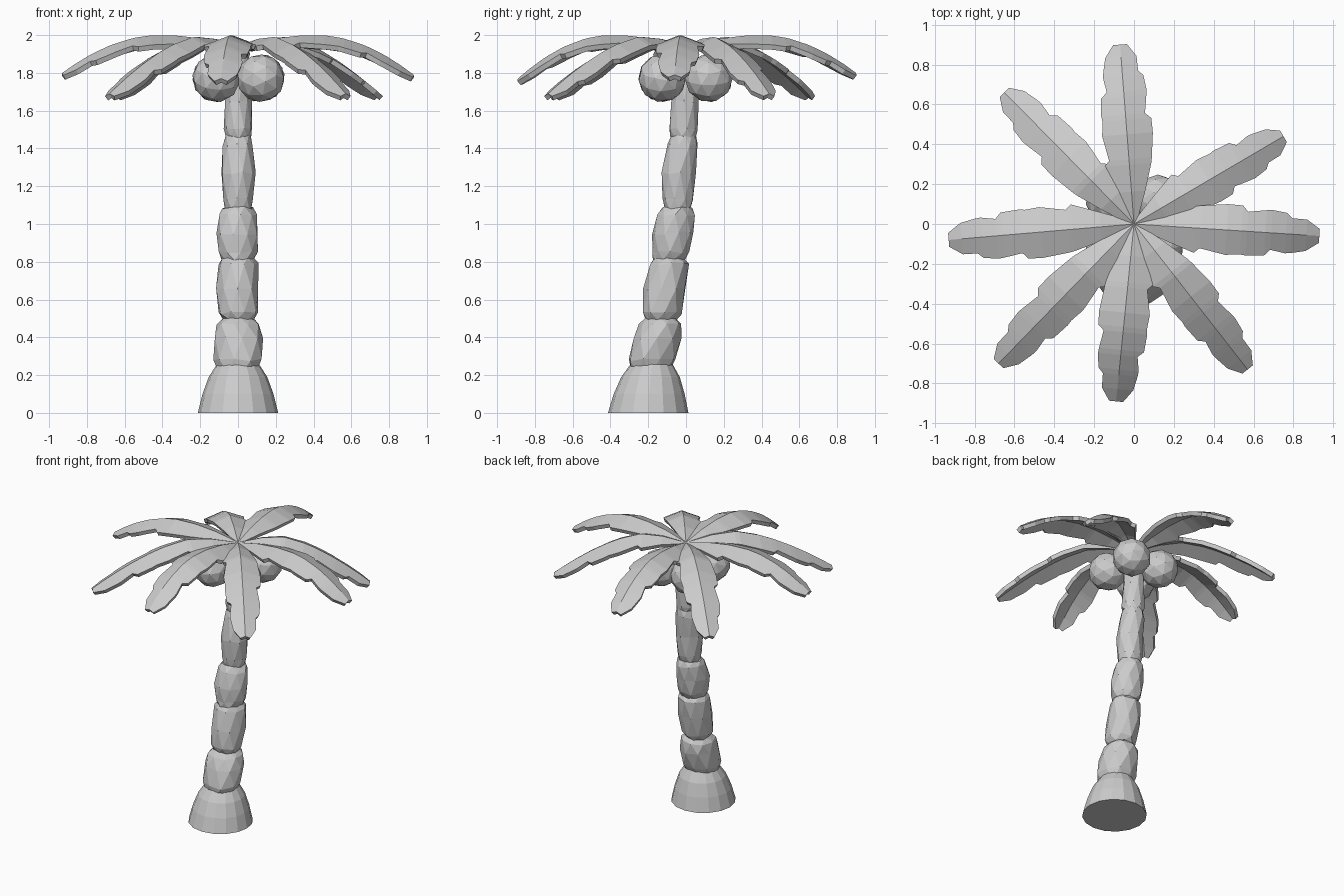
import bpy, bmesh, math, random
from mathutils import Vector

if "Cube" in bpy.data.objects:
    bpy.data.objects.remove(bpy.data.objects["Cube"])

random.seed(4)


def finish(bm, name):
    bmesh.ops.recalc_face_normals(bm, faces=bm.faces)
    me = bpy.data.meshes.new(name)
    bm.to_mesh(me)
    bm.free()
    ob = bpy.data.objects.new(name, me)
    bpy.context.collection.objects.link(ob)
    return ob


def loft(name, rings, sides, wobble=0.0, twist=0.0):
    """Capped stack of rings given as (z, centre y, radius)."""
    bm = bmesh.new()
    loops = []
    for i, (z, yc, r) in enumerate(rings):
        loop = []
        for k in range(sides):
            a = 2 * math.pi * (k + 0.5 * i * (wobble > 0)) / sides + twist
            rr = r * (1 + random.uniform(-wobble, wobble))
            dz = random.uniform(-wobble, wobble) * 0.15
            loop.append(bm.verts.new((rr * math.cos(a), yc + rr * math.sin(a), z + dz)))
        loops.append(loop)
    for a, b in zip(loops, loops[1:]):
        for k in range(sides):
            n = (k + 1) % sides
            if wobble:
                bm.faces.new((a[k], a[n], b[k]))
                bm.faces.new((a[n], b[n], b[k]))
            else:
                bm.faces.new((a[k], a[n], b[n], b[k]))
    bm.faces.new(loops[0])
    bm.faces.new(loops[-1])
    return finish(bm, name)


# Flared trunk base
loft("trunk_base", [(0, -0.2, 0.213), (0.1, -0.195, 0.188), (0.19, -0.188, 0.155),
                    (0.26, -0.182, 0.11)], 16)

# Leaning trunk, stacked bulging segments
segments = [
    [(0.21, -0.188, 0.10), (0.28, -0.18, 0.127), (0.40, -0.155, 0.128), (0.47, -0.14, 0.112), (0.505, -0.135, 0.08)],
    [(0.495, -0.135, 0.085), (0.53, -0.13, 0.105), (0.66, -0.11, 0.114), (0.79, -0.092, 0.104), (0.82, -0.09, 0.08)],
    [(0.81, -0.09, 0.085), (0.85, -0.08, 0.102), (0.95, -0.07, 0.112), (1.05, -0.052, 0.098), (1.085, -0.047, 0.08)],
    [(1.075, -0.045, 0.07), (1.13, -0.042, 0.08), (1.27, -0.04, 0.09), (1.42, -0.018, 0.08), (1.475, -0.012, 0.065)],
    [(1.46, -0.015, 0.07), (1.5, -0.014, 0.078), (1.65, -0.004, 0.071), (1.8, 0, 0.066), (1.93, 0, 0.05)],
]
for i, seg in enumerate(segments):
    loft(f"trunk_segment_{i + 1}", seg, 9, 0.05, i * 0.5)

# Four coconuts around the crown
for i, (x, y) in enumerate([(0.12, 0.12), (-0.115, 0.12), (-0.115, -0.125), (0.12, -0.125)]):
    bm = bmesh.new()
    bmesh.ops.create_icosphere(bm, subdivisions=2, radius=0.128)
    ob = finish(bm, f"coconut_{i + 1}")
    ob.location = (x, y, 1.772)
    ob.rotation_euler = (0.4 * i, 0.3, 0.9 * i)

# Fronds: (position along length, left half-width, right half-width), with torn notches
outline = [(0, .012, .012), (.18, .075, .07), (.33, .125, .11), (.36, .10, .115),
           (.50, .125, .13), (.58, .118, .128), (.61, .122, .098), (.71, .115, .112),
           (.74, .085, .115), (.82, .098, .105), (.85, .095, .08), (.93, .08, .078), (1, .035, .035)]


def frond(name, tip, tip_z, peak_t, peak_z, power, width, flip):
    axis = Vector((tip[0], tip[1], 0))
    side = Vector((-axis.y, axis.x, 0)).normalized()
    bm = bmesh.new()
    rows = []
    for t, wl, wr in outline:
        if flip:
            wl, wr = wr, wl
        if t < peak_t:
            z = peak_z - (peak_z - 1.94) * (1 - t / peak_t) ** 2
        else:
            z = peak_z - (peak_z - tip_z) * ((t - peak_t) / (1 - peak_t)) ** power
        row = []
        for w in (wl, 0, -wr):
            p = axis * t + side * w * width
            row.append(bm.verts.new((p.x, p.y, z - 0.38 * abs(w))))
        rows.append(row)
    for a, b in zip(rows, rows[1:]):
        for k in range(2):
            bm.faces.new((a[k], b[k], b[k + 1], a[k + 1]))
    ob = finish(bm, name)
    if ob.data.polygons[0].normal.z < 0:
        ob.data.flip_normals()
    mod = ob.modifiers.new("thickness", 'SOLIDIFY')
    mod.thickness = 0.028
    mod.offset = -1


straight = [((-0.07, 0.90), 1.80), ((0.93, -0.06), 1.79), ((-0.09, -0.89), 1.77), ((-0.93, -0.08), 1.80)]
drooping = [((0.75, 0.44), 1.69), ((0.57, -0.73), 1.69), ((-0.68, -0.70), 1.69), ((-0.65, 0.66), 1.69)]
for i, (tip, z) in enumerate(straight):
    frond(f"frond_straight_{i + 1}", tip, z, 0.45, 2.0, 1.9, 1.0, i % 2)
for i, (tip, z) in enumerate(drooping):
    frond(f"frond_drooping_{i + 1}", tip, z, 0.33, 1.99, 1.5, 0.95, i % 2)
